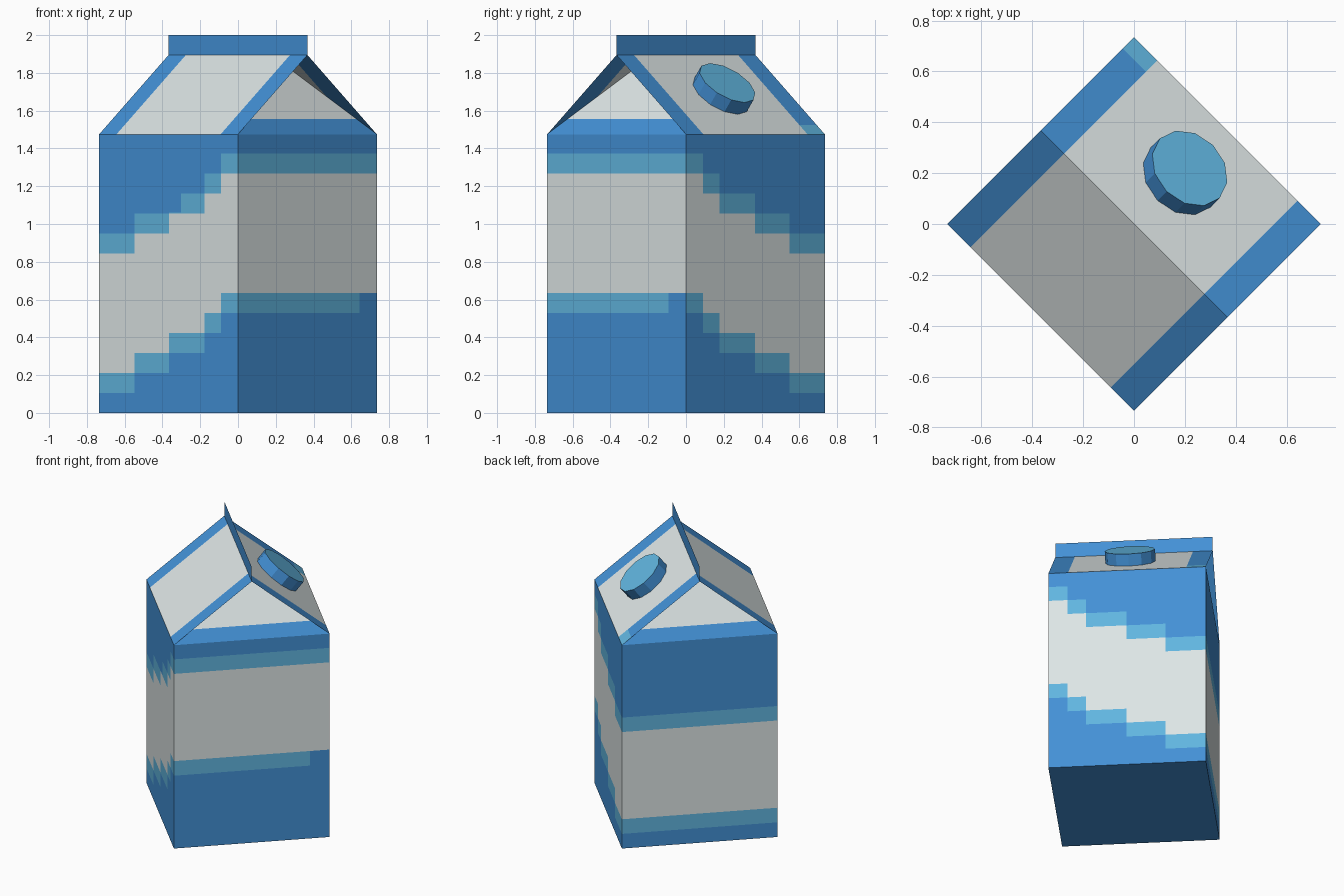
import bpy, bmesh, math
from mathutils import Vector

if "Cube" in bpy.data.objects:
    bpy.data.objects.remove(bpy.data.objects["Cube"])

R, EAVE, RIDGE, TOP = 0.735, 1.475, 1.895, 2.0
BLUE, SKY, PALE = 0, 1, 2


def lin(c):
    return tuple(((v / 255 + 0.055) / 1.055) ** 2.4 for v in c) + (1.0,)


mats = []
for label, rgb in (("blue", (67, 145, 214)), ("sky_blue", (97, 182, 224)),
                   ("pale_grey", (221, 229, 229))):
    m = bpy.data.materials.new(label)
    m.diffuse_color = lin(rgb)
    m.use_nodes = True
    m.node_tree.nodes["Principled BSDF"].inputs["Base Color"].default_value = m.diffuse_color
    mats.append(m)


def finish(name, bm):
    me = bpy.data.meshes.new(name)
    bm.to_mesh(me)
    bm.free()
    for m in mats:
        me.materials.append(m)
    ob = bpy.data.objects.new(name, me)
    bpy.context.collection.objects.link(ob)
    return ob


def add_panel(bm, p, q, q2, p2, cells):
    """Split the panel p-q (bottom) / p2-q2 (top) into coloured (u0,u1,v0,v1,mat) cells."""
    def at(u, v):
        return p.lerp(q, u).lerp(p2.lerp(q2, u), v)
    for u0, u1, v0, v1, mat in cells:
        if u1 - u0 < 1e-5 or v1 - v0 < 1e-5:
            continue
        pts = [at(u0, v0), at(u1, v0), at(u1, v1), at(u0, v1)]
        if (pts[2] - pts[3]).length < 1e-6:
            pts.pop()
        bm.faces.new([bm.verts.new(c) for c in pts]).material_index = mat


def band(u0, u1, step, low=SKY, top=None):
    """One column of the painted band; each step lifts it."""
    d = 0.1055 * step
    zs = [0, 0.106 + d, 0.212 + d, 0.845 + d, top or 0.95 + d, EAVE]
    return [(u0, u1, zs[i] / EAVE, zs[i + 1] / EAVE, c)
            for i, c in enumerate((BLUE, low, PALE, SKY, BLUE))]


# corners of the carton, counter-clockwise from the left
plan = [Vector((-R, 0, 0)), Vector((0, -R, 0)), Vector((R, 0, 0)), Vector((0, R, 0))]
up = Vector((0, 0, EAVE))
A, B, C, D = [c + up for c in plan]
E1, E2 = Vector((-R / 2, R / 2, RIDGE)), Vector((R / 2, -R / 2, RIDGE))

# body walls with the stepped band
brk = [0, 0.255, 0.504, 0.76, 0.878, 1]
climb, fall = [], []
for i in range(5):
    if i == 2:
        climb += band(brk[2], 0.59, 2, top=1.06) + band(0.59, brk[3], 2)
    else:
        climb += band(brk[i], brk[i + 1], i)
    fall += band(1 - brk[i + 1], 1 - brk[i], i)
flat_high = band(0, 0.875, 4) + band(0.875, 1, 4, low=BLUE)
bm = bmesh.new()
for i, cells in enumerate((climb, flat_high, fall, band(0, 1, 0))):
    p, q = plan[i], plan[(i + 1) % 4]
    add_panel(bm, p, q, q + up, p + up, cells)
bm.faces.new([bm.verts.new(c) for c in reversed(plan)])
bmesh.ops.remove_doubles(bm, verts=bm.verts, dist=1e-5)
finish("carton_body", bm)

# roof slopes with edge stripes
S = 0.125
bm = bmesh.new()
mid = [(0, S, 0, 1, BLUE), (S, 1 - S, 0, 1, PALE)]
add_panel(bm, A, B, E2, E1, mid + [(1 - S, 1, 0, 1, BLUE)])
add_panel(bm, C, D, E1, E2, mid + [(1 - S, 1, 0, 0.12, SKY), (1 - S, 1, 0.12, 1, BLUE)])
bmesh.ops.remove_doubles(bm, verts=bm.verts, dist=1e-5)
finish("roof_slopes", bm)

# gable ends, folded inwards under the roof
bm = bmesh.new()
for p, q, s in ((B, C, 1), (D, A, -1)):
    apex = Vector((0.175 * s, -0.175 * s, RIDGE))
    add_panel(bm, p, q, apex, apex, [(0, 1, 0, 0.19, BLUE), (0, 1, 0.19, 1, PALE)])
finish("folded_gables", bm)

# sealed top fin
lift = Vector((0, 0, TOP - RIDGE))
bm = bmesh.new()
add_panel(bm, E1, E2, E2 + lift, E1 + lift, [(0, 1, 0, 1, BLUE)])
finish("top_fin", bm)

# screw cap on the back right slope
normal = (D - C).cross(E2 - C).normalized()
bm = bmesh.new()
bmesh.ops.create_cone(bm, cap_ends=True, segments=12, radius1=0.166, radius2=0.166, depth=0.08)
bm.normal_update()
for f in bm.faces:
    f.material_index = SKY if f.normal.z > 0.5 else BLUE
cap = finish("screw_cap", bm)
cap.rotation_euler = normal.to_track_quat('Z', 'Y').to_euler()
cap.location = (C + D + E1 + E2) / 4 + normal * 0.04
